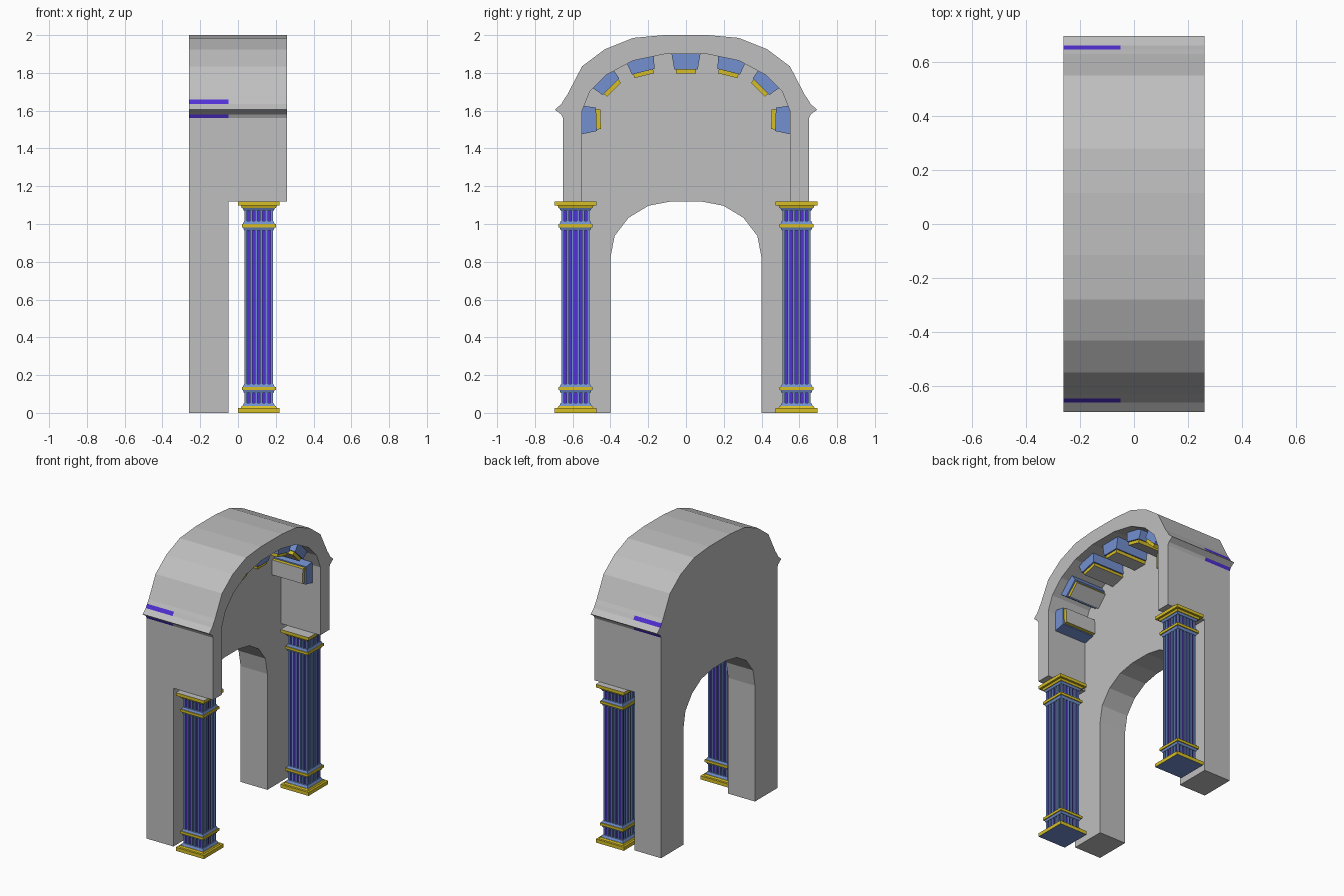
import bpy, bmesh, math
from mathutils import Vector

if "Cube" in bpy.data.objects:
    bpy.data.objects.remove(bpy.data.objects["Cube"])


def material(name, rgb):
    m = bpy.data.materials.new(name)
    m.diffuse_color = (*rgb, 1)
    m.use_nodes = True
    m.node_tree.nodes["Principled BSDF"].inputs["Base Color"].default_value = m.diffuse_color
    return m


MATS = [material("grey stone", (0.52, 0.52, 0.52)),
        material("blue stone", (0.17, 0.28, 0.63)),
        material("violet inlay", (0.085, 0.03, 0.68)),
        material("gold trim", (0.68, 0.52, 0.02))]
GREY, BLUE, VIOLET, GOLD = range(4)


def finish(bm, name):
    bmesh.ops.recalc_face_normals(bm, faces=bm.faces)
    mesh = bpy.data.meshes.new(name)
    bm.to_mesh(mesh)
    bm.free()
    for m in MATS:
        mesh.materials.append(m)
    return add(mesh, name)


def add(mesh, name):
    ob = bpy.data.objects.new(name, mesh)
    bpy.context.collection.objects.link(ob)
    return ob


def prism(bm, pts, x0, x1, mat):
    """Extrude a (y, z) outline along x; returns the new faces, back cap first."""
    a = [bm.verts.new((x0, y, z)) for y, z in pts]
    b = [bm.verts.new((x1, y, z)) for y, z in pts]
    n = len(pts)
    faces = [bm.faces.new(a), bm.faces.new(b[::-1])]
    for i in range(n):
        j = (i + 1) % n
        faces.append(bm.faces.new((a[i], b[i], b[j], a[j])))
    for f in faces:
        f.material_index = mat
    return faces


def frustum(bm, z0, z1, h0, h1, mat, cx=0, cy=0):
    """Square block with half widths h0 (bottom) and h1 (top)."""
    corners = [(-1, -1), (1, -1), (1, 1), (-1, 1)]
    a = [bm.verts.new((cx + sx * h0, cy + sy * h0, z0)) for sx, sy in corners]
    b = [bm.verts.new((cx + sx * h1, cy + sy * h1, z1)) for sx, sy in corners]
    faces = [bm.faces.new(a[::-1]), bm.faces.new(b)]
    for i in range(4):
        j = (i + 1) % 4
        faces.append(bm.faces.new((a[i], a[j], b[j], b[i])))
    for f in faces:
        f.material_index = mat
    return faces


def mirrored(half):
    """Right half from bottom to top, continued down the left side."""
    return half + [(-y, z) for y, z in reversed(half)]


# Shared outlines
roof = [(0.65, 1.56), (0.66, 1.58), (0.695, 1.605), (0.66, 1.635), (0.645, 1.66),
        (0.628, 1.685), (0.55, 1.835), (0.43, 1.925), (0.28, 1.985), (0.115, 2.0)]
door = [(0.4, 0), (0.4, 0.82), (0.378, 0.937), (0.304, 1.033), (0.198, 1.097), (0.077, 1.12)]
vault = [(0.55, 1.12), (0.55, 1.6), (0.51, 1.70), (0.42, 1.79), (0.28, 1.865), (0.11, 1.9)]

# Back wall with arched doorway and violet bands on the cornice
bm = bmesh.new()
faces = prism(bm, mirrored([(0.65, 0)] + roof) + mirrored(door)[::-1], -0.26, -0.05, GREY)
for f in faces[2:]:
    c = f.calc_center_median()
    if abs(c.y) > 0.6 and (1.56 < c.z < 1.58 or 1.635 < c.z < 1.66):
        f.material_index = VIOLET
finish(bm, "back_wall")

# Front canopy arch
bm = bmesh.new()
faces = prism(bm, mirrored([(0.65, 1.12)] + roof) + mirrored(vault)[::-1], -0.05, 0.26, GREY)
bmesh.ops.recalc_face_normals(bm, faces=bm.faces)
bmesh.ops.delete(bm, geom=[faces[0]], context='FACES_ONLY')
finish(bm, "canopy_arch")

# Bracket blocks under the canopy: inner centre y, z and tilt in degrees
brackets = [(0, 1.797, 0), (0.221, 1.785, 14), (0.381, 1.711, 45), (0.452, 1.555, 92)]
count = 0
for y, z, tilt in brackets:
    for side in ((1,) if y == 0 else (1, -1)):
        t = math.radians(tilt)
        out, tan = Vector((math.sin(t), math.cos(t))), Vector((math.cos(t), -math.sin(t)))

        def outline(levels):
            left = [Vector((y, z)) + out * d - tan * h for d, h in levels]
            right = [Vector((y, z)) + out * d + tan * h for d, h in reversed(levels)]
            return [(p.x * side, p.y) for p in left + right]

        bm = bmesh.new()
        prism(bm, outline([(0.022, 0.062), (0.112, 0.078)]), -0.05, 0.2, BLUE)
        plate = prism(bm, outline([(0, 0.052), (0.022, 0.054)]), -0.05, 0.19, GOLD)
        plate[-1].material_index = GREY  # inner face of the trim plate
        count += 1
        finish(bm, f"bracket_{count}")

# Column: stacked mouldings with fluted shaft sections
bm = bmesh.new()
mouldings = [(0, 0.025, 0.11, 0.11, GOLD), (0.025, 0.036, 0.095, 0.09, GOLD),
             (0.036, 0.052, 0.086, 0.078, BLUE),
             (0.105, 0.12, 0.078, 0.084, BLUE), (0.12, 0.138, 0.09, 0.09, GOLD),
             (0.138, 0.152, 0.084, 0.077, BLUE),
             (0.965, 0.982, 0.077, 0.084, BLUE), (0.982, 1.0, 0.09, 0.09, GOLD),
             (1.0, 1.015, 0.084, 0.078, BLUE),
             (1.07, 1.084, 0.078, 0.086, BLUE), (1.084, 1.098, 0.09, 0.095, GOLD),
             (1.098, 1.12, 0.11, 0.11, GOLD)]
for i, m in enumerate(mouldings):
    f = frustum(bm, *m)
    if i == 0:
        f[0].material_index = BLUE
    if i == len(mouldings) - 1:
        f[1].material_index = GREY
frustum(bm, 0.04, 1.08, 0.066, 0.066, VIOLET)  # violet core
rib, step = 0.0068, (0.15 - 0.0136) / 5
for z0, z1 in ((0.05, 0.107), (0.15, 0.967), (1.013, 1.072)):
    for i in range(6):
        for j in range(6):
            if i in (0, 5) or j in (0, 5):
                frustum(bm, z0, z1, rib, rib, BLUE,
                        -0.075 + rib + i * step, -0.075 + rib + j * step)
left = finish(bm, "column_left")
left.location = (0.11, -0.585, 0)
right = add(left.data, "column_right")
right.location = (0.11, 0.585, 0)
